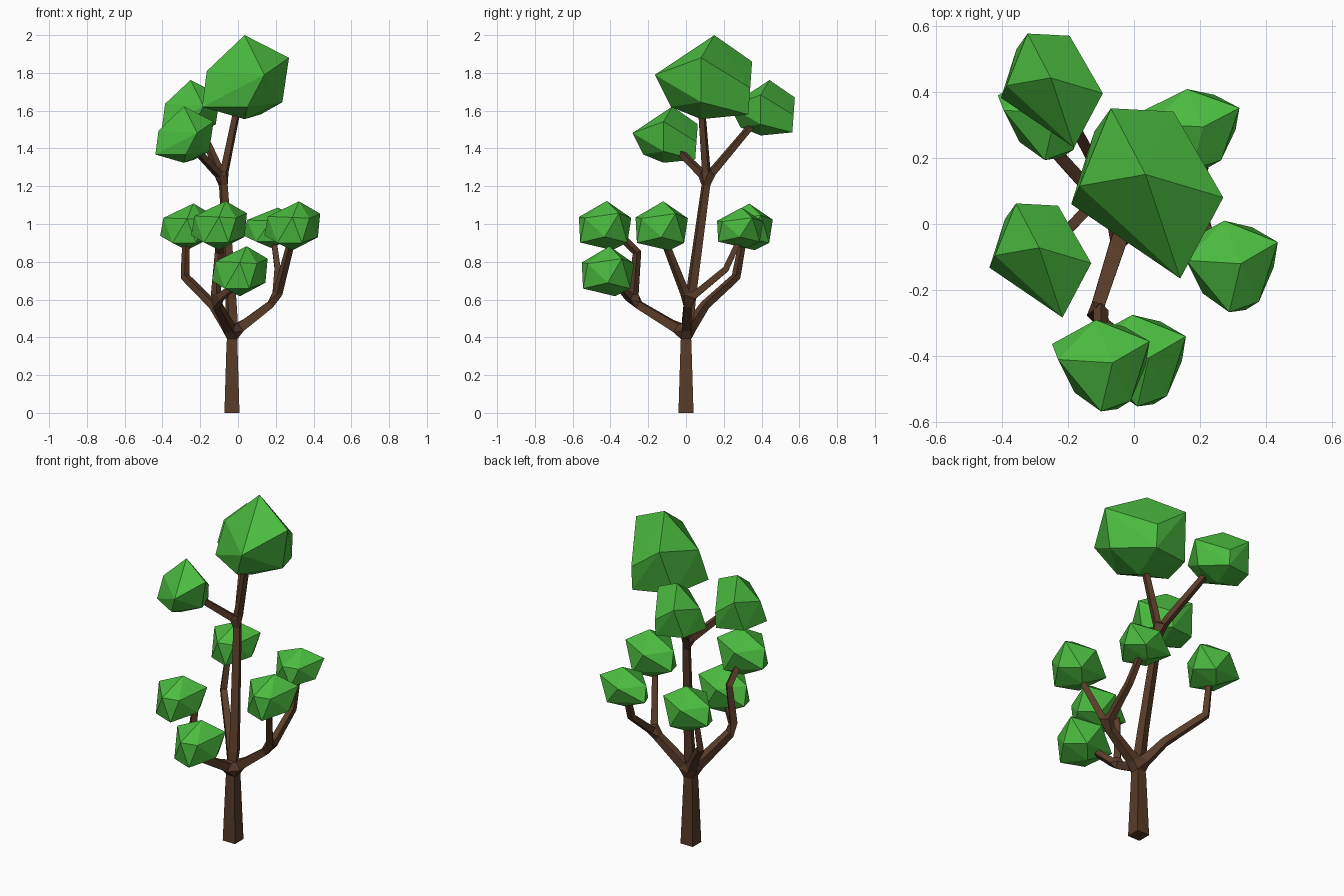
import bpy, bmesh
from mathutils import Vector

if "Cube" in bpy.data.objects:
    bpy.data.objects.remove(bpy.data.objects["Cube"])


def material(name, rgb):
    m = bpy.data.materials.new(name)
    m.diffuse_color = (*rgb, 1)
    m.use_nodes = True
    m.node_tree.nodes["Principled BSDF"].inputs["Base Color"].default_value = m.diffuse_color
    return m


BARK = material("bark", (0.10, 0.045, 0.022))
LEAF = material("leaf", (0.07, 0.50, 0.05))

# Trunk and branches: square-section skin over a simple skeleton
nodes, edges = [], []


def limb(points, start=None):
    """Chain of (x, y, z, radius) nodes; returns the index of the last one."""
    prev = start
    for p in points:
        nodes.append(p)
        if prev is not None:
            edges.append((prev, len(nodes) - 1))
        prev = len(nodes) - 1
    return prev


fork = limb([(-.032, 0, 0, .04), (-.032, 0, .36, .029), (-.03, 0, .42, .026)])
# central stem and its three upper branches
crown = limb([(-.04, .03, .65, .022), (-.08, .11, 1.24, .018)], fork)
limb([(-.01, .085, 1.58, .015), (0, .085, 1.66, .014)], crown)
limb([(-.22, .37, 1.55, .014)], crown)
limb([(-.25, -.07, 1.42, .014)], crown)
# front limb with two twigs
front = limb([(-.12, -.28, .59, .019)], fork)
limb([(-.10, -.26, .85, .016), (-.10, -.36, .95, .014)], front)
limb([(0, -.37, .69, .014)], front)
# right limb with two twigs
right = limb([(.20, .01, .595, .019)], fork)
limb([(.28, -.11, .90, .015)], right)
limb([(.21, .21, .76, .016), (.19, .28, .91, .014)], right)
# back left limb
limb([(-.13, .10, .57, .019), (-.28, .265, .72, .017), (-.275, .30, .91, .014)], fork)

me = bpy.data.meshes.new("trunk_and_branches")
me.from_pydata([n[:3] for n in nodes], edges, [])
tree = bpy.data.objects.new("trunk_and_branches", me)
bpy.context.collection.objects.link(tree)
me.materials.append(BARK)
skin = tree.modifiers.new("skin", 'SKIN')
skin.branch_smoothing = 0
skin.use_smooth_shade = False
for sv, n in zip(me.skin_vertices[0].data, nodes):
    sv.radius = (n[3], n[3])

# Foliage: irregular 20-sided lumps, one shape for the crown, one for below
CROWN = [(-.01, .06, .22),
         (-.115, .26, .08), (.075, .25, -.06), (.225, -.01, .10), (.095, -.255, .01), (-.21, .025, .03),
         (-.235, -.03, -.16), (.005, -.17, -.16), (.19, -.01, -.135), (.075, .24, -.20), (-.165, .19, -.18),
         (-.01, -.01, -.225)]
LOWER = [(.035, .01, .13),
         (-.015, .14, .04), (.147, .075, .065), (.09, -.105, .04), (0, -.137, .045), (-.13, .02, .05),
         (-.148, .067, -.05), (.07, .12, -.09), (.135, 0, -.06), (.05, -.13, -.09), (-.08, -.08, -.09),
         (0, .04, -.13)]


def foliage(name, shape, centre, scale):
    bm = bmesh.new()
    for p in shape:
        bm.verts.new(Vector(centre) + Vector([a * s for a, s in zip(p, scale)]))
    bmesh.ops.convex_hull(bm, input=bm.verts)
    bmesh.ops.recalc_face_normals(bm, faces=bm.faces)
    m = bpy.data.meshes.new(name)
    bm.to_mesh(m)
    bm.free()
    m.materials.append(LEAF)
    bpy.context.collection.objects.link(bpy.data.objects.new(name, m))


foliage("foliage_top", CROWN, (.045, .09, 1.78), (1, 1, 1))
foliage("foliage_upper_back", CROWN, (-.245, .402, 1.617), (.67, .67, .66))
foliage("foliage_upper_front", CROWN, (-.28, -.112, 1.475), (.67, .67, .67))
foliage("foliage_lower_front", LOWER, (-.10, -.43, .992), (1, 1, 1))
foliage("foliage_lowest_front", LOWER, (.01, -.415, .75), (1, 1, 1.02))
foliage("foliage_lower_right", LOWER, (.288, -.13, .99), (1, 1, 1))
foliage("foliage_lower_back_right", LOWER, (.175, .285, .98), (.98, .88, .82))
foliage("foliage_lower_back_left", LOWER, (-.27, .325, .985), (.96, .96, .95))
